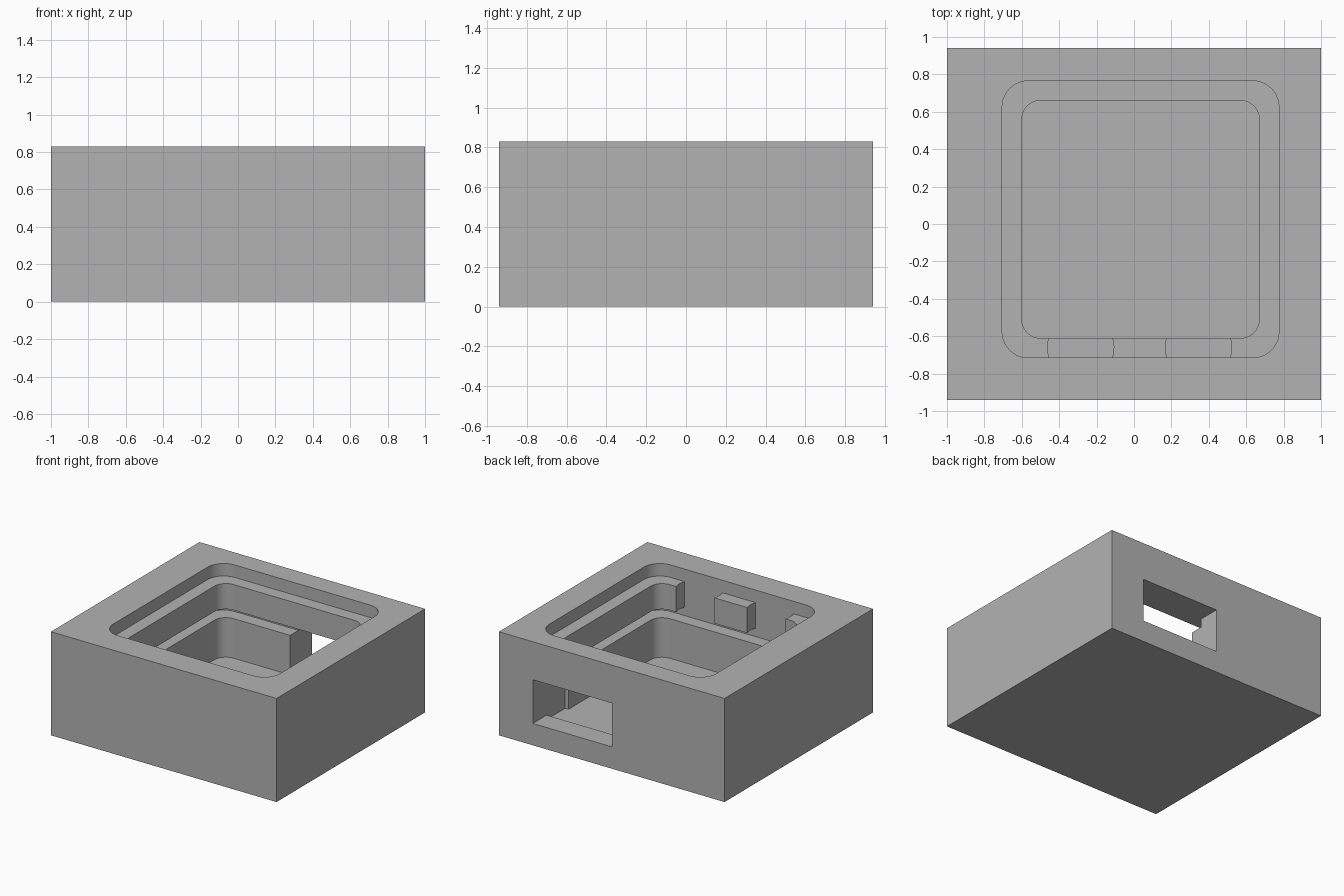
import bpy
import bmesh
from math import cos, sin, pi, radians, sqrt
from mathutils import Matrix

if "Cube" in bpy.data.objects:
    bpy.data.objects.remove(bpy.data.objects["Cube"])

# Cavity centre and main levels
CX, CY = 0.035, 0.025
OUTER, INNER = 0.74, 0.635
TOP, LIP_TOP, LIP_BOTTOM, SHELF, FLOOR = 0.83, 0.73, 0.525, 0.457, 0.14


def new_object(name, bm):
    bmesh.ops.recalc_face_normals(bm, faces=bm.faces)
    mesh = bpy.data.meshes.new(name)
    bm.to_mesh(mesh)
    bm.free()
    obj = bpy.data.objects.new(name, mesh)
    bpy.context.collection.objects.link(obj)
    return obj


def prism(name, outline, z0, z1):
    bm = bmesh.new()
    face = bm.faces.new([bm.verts.new((x, y, z0)) for x, y in outline])
    top = bmesh.ops.extrude_face_region(bm, geom=[face])["geom"]
    verts = [v for v in top if isinstance(v, bmesh.types.BMVert)]
    bmesh.ops.translate(bm, verts=verts, vec=(0, 0, z1 - z0))
    return new_object(name, bm)


def box(name, x0, x1, y0, y1, z0, z1):
    return prism(name, [(x0, y0), (x1, y0), (x1, y1), (x0, y1)], z0, z1)


def rounded_square(half, radius, steps=10):
    points = []
    for k, (sx, sy) in enumerate([(1, 1), (-1, 1), (-1, -1), (1, -1)]):
        for i in range(steps + 1):
            a = (k + i / steps) * pi / 2
            points.append((CX + sx * (half - radius) + radius * cos(a),
                           CY + sy * (half - radius) + radius * sin(a)))
    return points


def cylinder_x(name, x0, x1, y, z, radius):
    bm = bmesh.new()
    bmesh.ops.create_cone(bm, cap_ends=True, segments=48, radius1=radius,
                          radius2=radius, depth=x1 - x0)
    bm.transform(Matrix.Translation(((x0 + x1) / 2, y, z))
                 @ Matrix.Rotation(pi / 2, 4, 'Y'))
    return new_object(name, bm)


def notch(name, cx, cy, radius, y0, y1, steps=8):
    # Vertical round notch with flat front and back
    ys = [y0 + (y1 - y0) * i / steps for i in range(steps + 1)]
    right = [(cx + sqrt(radius ** 2 - (y - cy) ** 2), y) for y in ys]
    left = [(2 * cx - x, y) for x, y in reversed(right)]
    return prism(name, right + left, LIP_BOTTOM - 0.03, LIP_TOP + 0.03)


housing = box("housing", -1, 1, -0.94, 0.94, 0, TOP)

cutters = [
    # Main pocket, lid recess and hidden groove under the lip
    prism("pocket", rounded_square(INNER, 0.1), FLOOR, 1),
    prism("lid_recess", rounded_square(OUTER, 0.14), LIP_TOP, 1),
    prism("groove", rounded_square(OUTER, 0.14), SHELF, LIP_BOTTOM),
    # Back window and the bay behind it
    box("bay", 0, 0.7, 0.53, 0.765, FLOOR, LIP_BOTTOM),
    box("window", 0, 0.7, 0.74, 1.1, 0.175, LIP_BOTTOM),
    # Notches in the front lip
    notch("right_notch", -0.285, -0.66, 0.177, CY - OUTER, -0.56),
    notch("left_notch", 0.345, -0.66, 0.177, CY - OUTER, -0.56),
    # Side holes, wider on the inside
    cylinder_x("side_hole", -1.2, 1.2, -0.34, 0.305, 0.08),
    cylinder_x("counterbore", -0.94, 0.94, -0.34, 0.305, 0.15),
]

# Cut every void, then bake the result and drop the cutters
for cutter in cutters:
    cutter.hide_render = True
    mod = housing.modifiers.new(cutter.name, 'BOOLEAN')
    mod.operation = 'DIFFERENCE'
    mod.solver = 'EXACT'
    mod.object = cutter
bpy.context.view_layer.update()
depsgraph = bpy.context.evaluated_depsgraph_get()
baked = bpy.data.meshes.new_from_object(housing.evaluated_get(depsgraph))
housing.modifiers.clear()
housing.data = baked
for cutter in cutters:
    bpy.data.objects.remove(cutter)

# Plain grey finish
grey = bpy.data.materials.new("plain_grey")
grey.use_nodes = True
colour = (0.45, 0.45, 0.45, 1)
grey.diffuse_color = colour
grey.node_tree.nodes["Principled BSDF"].inputs["Base Color"].default_value = colour
housing.data.materials.clear()
housing.data.materials.append(grey)

bpy.ops.object.select_all(action='DESELECT')
housing.select_set(True)
bpy.context.view_layer.objects.active = housing
bpy.ops.object.shade_smooth_by_angle(angle=radians(30))
